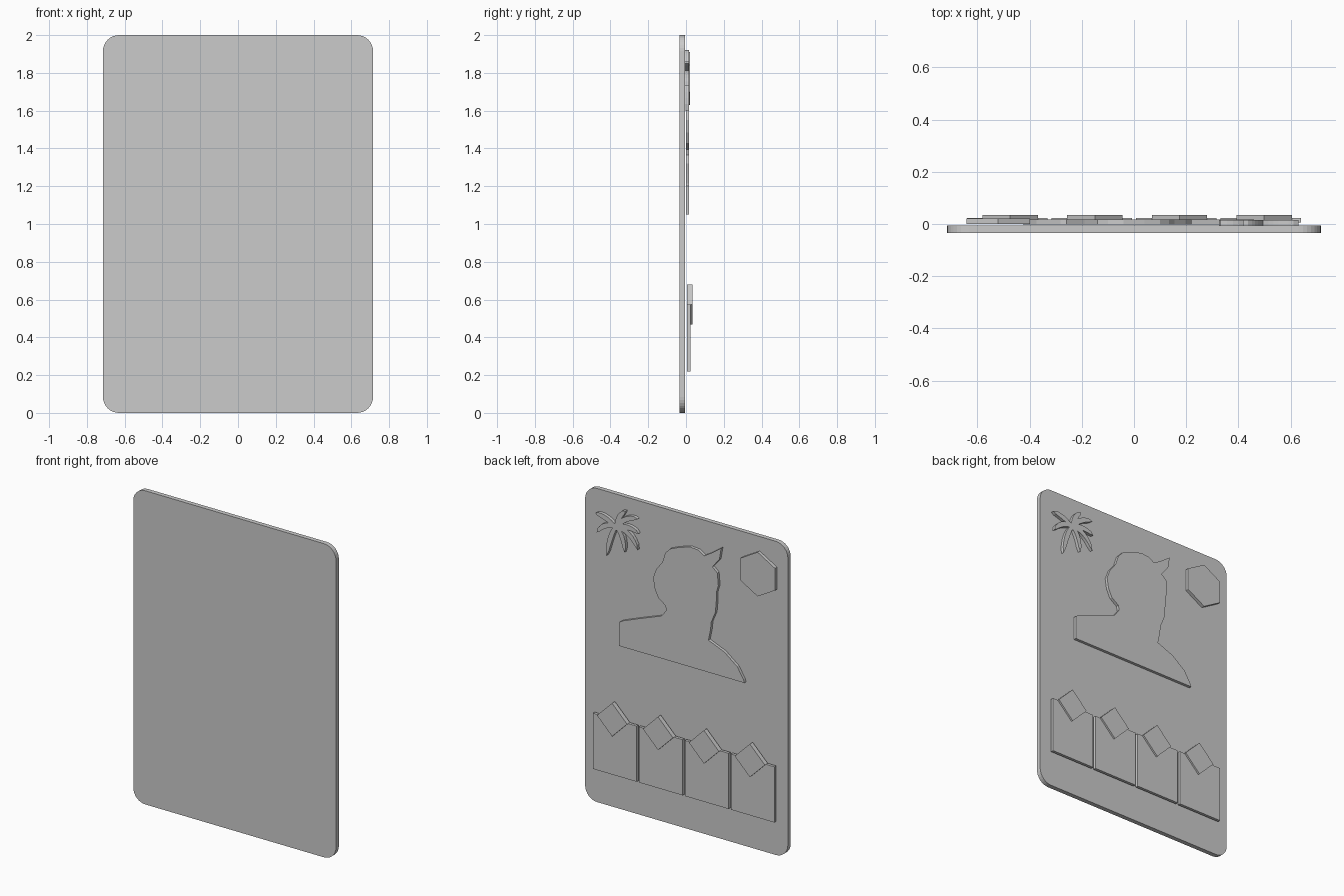
import bpy, bmesh
from math import sin, cos, pi, radians
from mathutils import Vector

if "Cube" in bpy.data.objects:
    bpy.data.objects.remove(bpy.data.objects["Cube"])


def slab(name, outlines, y0, y1):
    """Extrude one or more closed (x, z) outlines from y0 to y1."""
    bm = bmesh.new()
    for pts in outlines:
        face = bm.faces.new([bm.verts.new((x, y0, z)) for x, z in pts])
        ext = bmesh.ops.extrude_face_region(bm, geom=[face], use_keep_orig=True)
        verts = [v for v in ext["geom"] if isinstance(v, bmesh.types.BMVert)]
        bmesh.ops.translate(bm, verts=verts, vec=(0, y1 - y0, 0))
    bmesh.ops.recalc_face_normals(bm, faces=bm.faces)
    me = bpy.data.meshes.new(name)
    bm.to_mesh(me)
    bm.free()
    ob = bpy.data.objects.new(name, me)
    bpy.context.collection.objects.link(ob)
    return ob


def ngon(cx, cz, r, n, start=90):
    return [(cx + r * cos(radians(start) + 2 * pi * i / n),
             cz + r * sin(radians(start) + 2 * pi * i / n)) for i in range(n)]


def rounded_rect(hw, z0, z1, r, seg=8):
    corners = [(hw - r, z1 - r, 0), (-hw + r, z1 - r, 90),
               (-hw + r, z0 + r, 180), (hw - r, z0 + r, 270)]
    return [(cx + r * cos(radians(a + 90 * i / seg)), cz + r * sin(radians(a + 90 * i / seg)))
            for cx, cz, a in corners for i in range(seg + 1)]


def frond(root, mid, tip, width, n=8):
    """Curved leaf that tapers to a point at the tip."""
    a, b, c = Vector(root), Vector(mid), Vector(tip)
    left, right = [], []
    for i in range(n):
        t = i / n
        p = a * (1 - t) ** 2 + b * 2 * t * (1 - t) + c * t * t
        d = ((b - a) * (1 - t) + (c - b) * t).normalized()
        side = Vector((-d.y, d.x)) * width * (0.35 + 0.65 * sin(pi * min(1, t * 0.85 + 0.1)))
        left.append(p + side)
        right.append(p - side)
    return [tuple(p) for p in left + [c] + right[::-1]]


# Backing board
slab("board", [rounded_rect(0.715, 0, 2, 0.085)], -0.034, -0.005)

# Bust silhouette
bust = [(.46, 1.20), (.46, 1.05), (-.424, 1.05), (-.417, 1.07), (-.374, 1.14), (-.282, 1.21),
        (-.17, 1.255), (-.184, 1.32), (-.19, 1.375), (-.219, 1.445), (-.226, 1.525),
        (-.226, 1.575), (-.24, 1.62), (-.233, 1.70), (-.198, 1.73), (-.247, 1.79),
        (-.26, 1.866), (-.19, 1.815), (-.14, 1.785), (-.10, 1.81), (-.04, 1.815), (.04, 1.79),
        (.10, 1.765), (.134, 1.73), (.155, 1.665), (.198, 1.61), (.22, 1.55), (.21, 1.485),
        (.184, 1.43), (.134, 1.395), (.127, 1.365), (.162, 1.32), (.31, 1.265), (.438, 1.215)]
slab("bust_silhouette", [bust], -0.001, 0.017)

# Hexagon badge
slab("hexagon", [ngon(-0.52, 1.77, 0.141, 6)], 0.0, 0.021)

# Palm leaf ornament: curved fronds around a small hub
hub = (0.485, 1.80)
leaves = [((.56, 1.85), (.63, 1.85)), ((.47, 1.88), (.417, 1.92)), ((.42, 1.89), (.332, 1.892)),
          ((.40, 1.84), (.325, 1.80)), ((.38, 1.81), (.332, 1.695)), ((.43, 1.77), (.424, 1.655)),
          ((.53, 1.74), (.551, 1.60)), ((.57, 1.81), (.62, 1.73))]
slab("palm_leaves", [frond(hub, m, t, 0.016) for m, t in leaves] + [ngon(*hub, 0.022, 10)],
     -0.005, 0.015)

# Row of four pockets, each with a diamond flap
for i in range(4):
    cx = -0.486 + 0.324 * i
    slab(f"pocket_{i + 1}", [[(cx - .154, .22), (cx + .154, .22),
                              (cx + .154, .575), (cx - .154, .575)]], 0.005, 0.023)
    slab(f"diamond_{i + 1}", [ngon(cx + .012, .575, .106, 4)], 0.005, 0.034)
